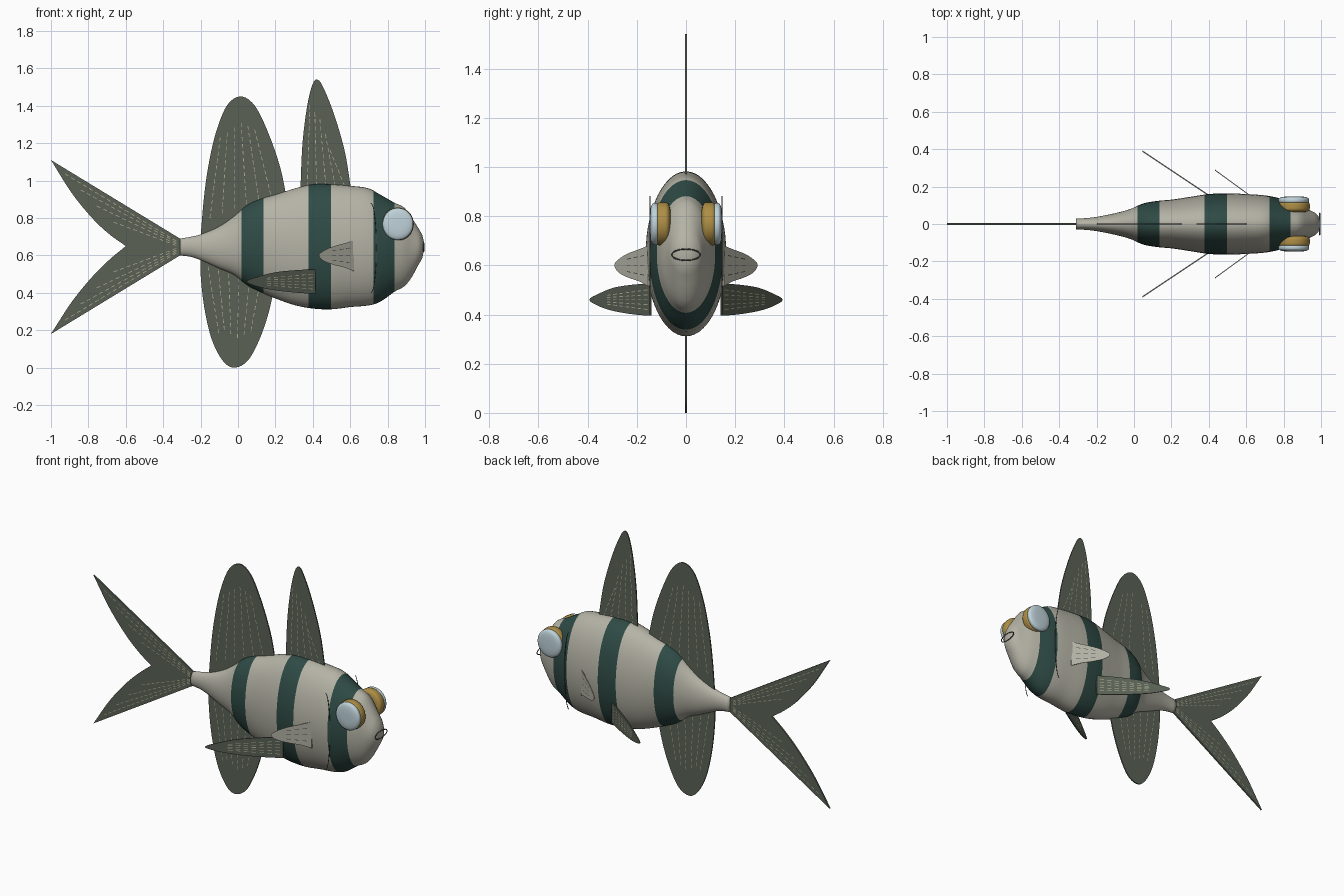
import bpy, bmesh, math
from mathutils import Vector

if "Cube" in bpy.data.objects:
    bpy.data.objects.remove(bpy.data.objects["Cube"])


def material(name, rgb):
    m = bpy.data.materials.new(name)
    m.diffuse_color = (*rgb, 1)
    m.use_nodes = True
    m.node_tree.nodes["Principled BSDF"].inputs["Base Color"].default_value = m.diffuse_color
    return m


SKIN = material("pale_grey_skin", (0.46, 0.45, 0.38))
BAND = material("dark_teal_band", (0.028, 0.07, 0.06))
FIN = material("grey_green_fin", (0.10, 0.12, 0.09))
RAY = material("pale_ray", (0.45, 0.45, 0.30))
GOLD = material("gold_eye_rim", (0.42, 0.27, 0.06))
LENS = material("pale_blue_lens", (0.52, 0.65, 0.70))
LINE = material("dark_line", (0.08, 0.08, 0.07))


def finish(name, bm, mats, smooth=False):
    bmesh.ops.recalc_face_normals(bm, faces=bm.faces[:])
    me = bpy.data.meshes.new(name)
    for f in bm.faces:
        f.smooth = smooth
    bm.to_mesh(me)
    bm.free()
    for m in mats:
        me.materials.append(m)
    ob = bpy.data.objects.new(name, me)
    bpy.context.collection.objects.link(ob)
    return ob


def spline(pts, steps=6):
    """Smooth open curve through the points."""
    p = [Vector(q) for q in pts]
    p = [2 * p[0] - p[1]] + p + [2 * p[-1] - p[-2]]
    out = []
    for a, b, c, d in zip(p, p[1:], p[2:], p[3:]):
        for i in range(steps):
            t = i / steps
            out.append(0.5 * (2 * b + (c - a) * t + (2 * a - 5 * b + 4 * c - d) * t * t
                              + (3 * b - a - 3 * c + d) * t ** 3))
    return out + [p[-2]]


# Body: rings along x given as (x, top, bottom, half width)
profile = [(-.31, .69, .60, .028), (-.25, .70, .592, .032), (-.2, .712, .575, .038),
           (-.1, .755, .53, .058), (-.02, .81, .495, .08), (.05, .87, .44, .11),
           (.13, .905, .40, .124), (.2, .925, .37, .13), (.3, .957, .335, .145),
           (.4, .98, .316, .16), (.5, .98, .312, .164), (.6, .972, .324, .16),
           (.7, .958, .333, .153), (.76, .925, .352, .142), (.84, .88, .408, .118),
           (.89, .855, .435, .10), (.93, .80, .485, .078), (.965, .745, .55, .062),
           (.985, .71, .585, .042), (.994, .675, .625, .02)]
bands = [(.02, .137), (.378, .498), (.725, .838)]


def section(x):
    for i in range(len(profile) - 1):
        a, b = profile[i], profile[i + 1]
        if x <= b[0] + 1e-6:
            break
    z, d = profile[max(i - 1, 0)], profile[min(i + 2, len(profile) - 1)]
    h = b[0] - a[0]
    t = (x - a[0]) / h
    res = []
    for k in (1, 2, 3):
        m0 = (b[k] - z[k]) / (b[0] - z[0]) * h
        m1 = (d[k] - a[k]) / (d[0] - a[0]) * h
        res.append((2 * t**3 - 3 * t**2 + 1) * a[k] + (t**3 - 2 * t**2 + t) * m0
                   + (3 * t**2 - 2 * t**3) * b[k] + (t**3 - t**2) * m1)
    return res


N = 56
xs = sorted({round(-.31 + .02 * i, 4) for i in range(65)} | {e for b in bands for e in b}
            | {p[0] for p in profile[-5:]})
bm = bmesh.new()
rings = []
for x in xs:
    top, bot, w = section(x)
    rings.append([bm.verts.new((x, w * math.sin(2 * math.pi * i / N),
                                (top + bot) / 2 + (top - bot) / 2 * math.cos(2 * math.pi * i / N)))
                  for i in range(N)])
for r, s in zip(rings, rings[1:]):
    for i in range(N):
        f = bm.faces.new((r[i], r[(i + 1) % N], s[(i + 1) % N], s[i]))
        cx = (r[0].co.x + s[0].co.x) / 2
        f.material_index = int(any(a < cx < b for a, b in bands))
bm.faces.new(rings[0])
bm.faces.new(rings[-1])
finish("body", bm, [SKIN, BAND], True)


def plate(name, outline, mat, place, thick=.007):
    """Thin fin from an outline in (x, z); place maps it and the thickness into space."""
    bm = bmesh.new()
    sides = [[bm.verts.new(place(p[0], p[1], s * thick / 2)) for p in outline] for s in (-1, 1)]
    n = len(outline)
    for s in sides:
        bm.faces.new(s)
    for i in range(n):
        j = (i + 1) % n
        bm.faces.new((sides[0][i], sides[0][j], sides[1][j], sides[1][i]))
    return finish(name, bm, [mat])


def rays(name, lines, mat, place, dash=.022, width=.0035, thick=.0085):
    """Broken thin ridges along fin lines."""
    bm = bmesh.new()
    for a, b in lines:
        a, b = Vector(a), Vector(b)
        d = (b - a).normalized()
        n = Vector((-d.y, d.x)) * width / 2
        for k in range(int((b - a).length / (dash * 1.7))):
            p = a + d * dash * 1.7 * k
            q = p + d * dash
            for s in (-1, 1):
                bm.faces.new([bm.verts.new(place(c.x, c.y, s * thick / 2))
                              for c in (p - n, q - n, q + n, p + n)])
    finish(name, bm, [mat])


def mid(x, z, t):
    return (x, t, z)


# Upright fins on the centre line
front_dorsal = spline([(.333, .94), (.345, 1.2), (.37, 1.4), (.397, 1.51), (.42, 1.54),
                       (.45, 1.51), (.51, 1.365), (.57, 1.16), (.605, .95)])
plate("front_dorsal_fin", front_dorsal, FIN, mid)
rear_dorsal = spline([(-.2, .70), (-.183, .9), (-.16, 1.07), (-.12, 1.25), (-.06, 1.4), (.015, 1.45),
                      (.09, 1.4), (.16, 1.26), (.22, 1.09), (.25, .96), (.26, .88)])
plate("rear_dorsal_fin", rear_dorsal + [Vector((-.1, .68))], FIN, mid)
anal = spline([(-.2, .62), (-.2, .5), (-.18, .32), (-.14, .15), (-.08, .035), (-.02, 0),
               (.05, .035), (.11, .14), (.16, .28), (.195, .43)])
plate("anal_fin", anal + [Vector((-.1, .6))], FIN, mid)

# Forked tail fin
tail = ([Vector((-.30, .69)), Vector((-.31, .69))]
        + spline([(-1, 1.11), (-.89, .935), (-.78, .80), (-.69, .715), (-.6, .65)])
        + spline([(-.6, .65), (-.69, .575), (-.78, .485), (-.89, .35), (-1, .18)])[1:]
        + [Vector((-.31, .60)), Vector((-.30, .60))])
plate("tail_fin", tail, FIN, mid, .01)

# Pale rays on the upright fins
rays("front_dorsal_rays", [((.37 + .05 * i, .97), (.385 + .025 * i, 1.42 - .015 * i * i))
                           for i in range(5)], RAY, mid)
rays("rear_dorsal_rays", [((-.15 + .065 * i, .80 + .025 * i), (-.09 + .035 * i, 1.33 - .02 * abs(i - 3)))
                          for i in range(6)], RAY, mid)
rays("anal_rays", [((-.16 + .055 * i, .54 - .02 * i), (-.10 + .032 * i, .12 + .015 * abs(i - 3)))
                   for i in range(6)], RAY, mid)
rays("tail_rays", [((-.33, .645 + s * .008 * i), (-.62 - .085 * i, .645 + s * (.06 + .088 * i)))
                   for s in (-1, 1) for i in range(1, 5)], RAY, mid, thick=.0115)

# Paired parts on both flanks
pelvic = spline([(.415, .525), (.32, .522), (.2, .51), (.11, .487), (.045, .46),
                 (.11, .432), (.2, .413), (.32, .40), (.415, .395)], 4)
pectoral = spline([(.62, .68), (.57, .665), (.5, .645), (.45, .62), (.433, .60),
                   (.455, .572), (.51, .55), (.57, .535), (.62, .515)], 4)
for side, s in (("right", -1), ("left", 1)):
    def low(x, z, t):
        return (x, s * (.143 + (.415 - x) * .667 + t), z)

    def high(x, z, t):
        return (x, s * (.152 + (.62 - x) * .73 + t), z)

    plate(side + "_pelvic_fin", pelvic, FIN, low)
    plate(side + "_pectoral_fin", pectoral, SKIN, high, .006)
    rays(side + "_pelvic_rays", [((.40, .46 + .02 * i), (.13, .46 + .008 * i))
                                 for i in (-2, -1, 0, 1, 2)], RAY, low)
    rays(side + "_pectoral_rays", [((.60, .60 + .02 * i), (.46, .60 + .009 * i))
                                   for i in (-2, 0, 2)], LINE, high, thick=.008)

    # Eye: gold rim disc with a pale domed lens on it
    for part, y, r, h, z, mat in (("eye_rim", .094, .085, .032, .768, GOLD),
                                  ("eye_lens", .126, .082, .022, .768, LENS)):
        bm = bmesh.new()
        bmesh.ops.create_uvsphere(bm, u_segments=40, v_segments=20, radius=1)
        for v in bm.verts:  # squarish rim, so the disc reads as a thick button
            a, b, c = v.co
            k = (math.hypot(a, b) ** 4 + c ** 4) ** -.25 if part == "eye_rim" else \
                (math.hypot(a, b) ** 3 + abs(c) ** 3) ** (-1 / 3)
            v.co = (.855 + a * k * r, s * (y + c * k * h), z + b * k * r * 1.04)
        finish(side + "_" + part, bm, [mat], True)


def wire(name, pts, closed, mat, radius=.003):
    cu = bpy.data.curves.new(name, 'CURVE')
    cu.dimensions = '3D'
    cu.bevel_depth = radius
    cu.bevel_resolution = 1
    sp = cu.splines.new('POLY')
    sp.points.add(len(pts) - 1)
    for p, q in zip(sp.points, pts):
        p.co = (*q, 1)
    sp.use_cyclic_u = closed
    cu.materials.append(mat)
    bpy.context.collection.objects.link(bpy.data.objects.new(name, cu))


# Gill lines and mouth ring
for side, s in (("right", -1), ("left", 1)):
    wire(side + "_gill_line", [(.71 + .03 * math.cos(a), s * .146, .64 + .24 * math.sin(a))
                               for a in [math.pi * (i / 24 - .5) for i in range(25)]], False, LINE, .002)
wire("mouth", [(.993, .058 * math.cos(a), .643 + .023 * math.sin(a))
               for a in [math.pi * i / 16 for i in range(32)]], True, LINE)
